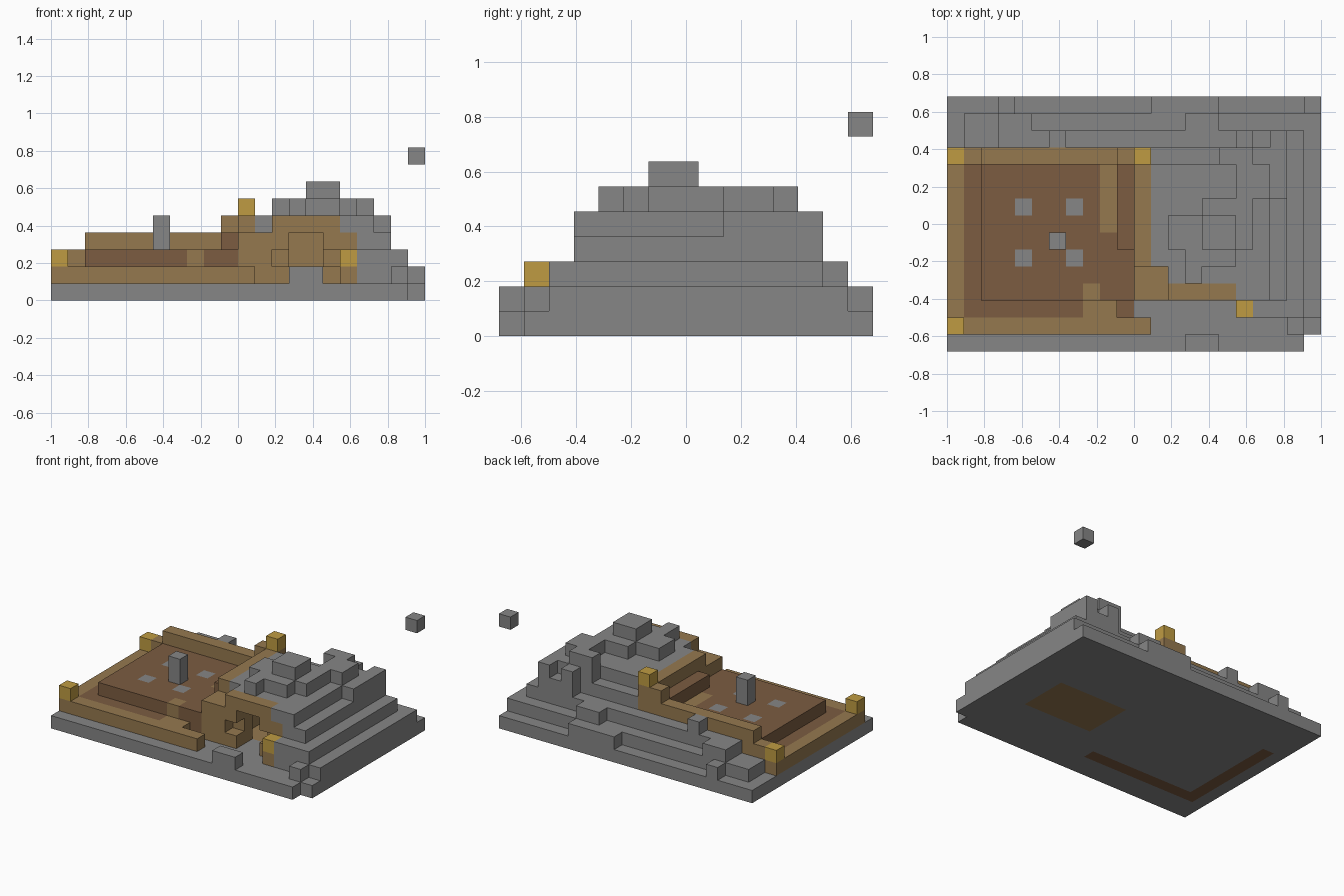
import bpy
import bmesh
from mathutils import Vector

default_cube = bpy.data.objects.get("Cube")
if default_cube:
    bpy.data.objects.remove(default_cube, do_unlink=True)

UNIT = 2 / 22
ORIGIN = Vector((-1, -7.5 * UNIT, 0))
cells = {}


def make_material(name, colour):
    material = bpy.data.materials.new(name)
    material.use_nodes = True
    rgba = (*colour, 1)
    material.diffuse_color = rgba
    shader = next(n for n in material.node_tree.nodes if n.type == "BSDF_PRINCIPLED")
    shader.inputs["Base Color"].default_value = rgba
    return material


stone = make_material("stone grey", (.24, .24, .24))
planks = make_material("plank brown", (.30, .19, .078))
soil = make_material("soil brown", (.20, .107, .053))
lamp = make_material("lamp gold", (.52, .33, .055))

PART_MATERIALS = {
    "ground": stone, "hill": stone, "hill_crown": stone, "back_steps": stone,
    "front_step": stone, "post": stone, "paving": stone, "floating_block": stone,
    "yard_wall": planks, "tall_wall": planks, "house_front": planks,
    "house_room": planks, "yard_patch": planks, "yard": soil, "lamps": lamp,
}


def fill(part, x, y, z):
    """Fill a box of blocks; later fills replace earlier ones, None carves."""
    for i in range(*x):
        for j in range(*y):
            for k in range(*z):
                if part:
                    cells[i, j, k] = part
                else:
                    cells.pop((i, j, k), None)


def block(part, i, j, k):
    fill(part, (i, i + 1), (j, j + 1), (k, k + 1))


# Ground slab with one missing corner
fill("ground", (0, 22), (0, 15), (0, 1))
block(None, 21, 0, 0)

# Hill terraces
fill("hill", (12, 22), (3, 14), (1, 2))
fill("hill", (18, 22), (2, 14), (1, 2))
fill("hill", (18, 21), (2, 13), (2, 3))
fill("hill", (12, 20), (4, 12), (2, 4))
fill("hill", (18, 20), (3, 12), (2, 4))
fill("hill", (12, 19), (5, 11), (4, 5))
fill("hill", (13, 19), (3, 11), (4, 5))
fill("hill", (16, 20), (9, 12), (4, 5))
fill("hill", (17, 20), (12, 13), (3, 4))
fill("hill", (17, 18), (12, 13), (4, 5))
block("hill", 19, 12, 4)
block("hill", 20, 1, 1)

# Crown of the hill
fill("hill_crown", (13, 18), (6, 8), (5, 6))
fill("hill_crown", (14, 17), (5, 6), (5, 6))
fill("hill_crown", (14, 15), (4, 5), (5, 6))
fill("hill_crown", (15, 18), (8, 9), (5, 6))
fill("hill_crown", (17, 19), (9, 11), (5, 6))
fill("hill_crown", (16, 18), (11, 12), (5, 6))
fill("hill_crown", (15, 17), (6, 8), (6, 7))

# Steps along the back
fill("back_steps", (1, 14), (12, 14), (1, 2))
fill("back_steps", (3, 5), (12, 14), (2, 3))
fill("back_steps", (5, 18), (12, 13), (2, 3))
fill("back_steps", (14, 16), (13, 14), (2, 3))
fill("back_steps", (12, 16), (14, 15), (1, 2))
block("back_steps", 3, 14, 1)
block("back_steps", 6, 12, 3)

# Yard walls
fill("yard_wall", (0, 12), (1, 2), (1, 2))
fill("yard_wall", (0, 1), (1, 12), (1, 2))
fill("yard_wall", (0, 12), (11, 12), (1, 2))
fill("yard_wall", (1, 12), (11, 12), (2, 3))
fill("yard_wall", (2, 12), (11, 12), (3, 4))
fill("tall_wall", (10, 12), (11, 12), (4, 5))
fill("tall_wall", (11, 12), (5, 12), (1, 5))
fill("tall_wall", (11, 13), (3, 5), (1, 4))

# Yard floor, raised bed and ledge
fill("yard", (1, 2), (2, 11), (0, 2))
fill("yard", (1, 11), (2, 3), (0, 2))
fill("yard", (2, 11), (3, 11), (1, 3))
fill("yard", (10, 11), (6, 11), (3, 4))
block(None, 10, 2, 1)
fill("yard_patch", (8, 10), (2, 3), (1, 2))
fill("yard_patch", (9, 10), (7, 11), (2, 3))
block("yard_patch", 8, 3, 2)

# Paving stones and post on the raised bed
for i in (4, 7):
    for j in (5, 8):
        block("paving", i, j, 2)
fill("post", (6, 7), (6, 7), (3, 5))

# House lining, front wall, hollow room and doorway
fill("house_room", (13, 19), (5, 9), (0, 1))
fill("house_room", (12, 19), (4, 10), (1, 4))
fill(None, (13, 18), (5, 9), (1, 4))
fill("house_front", (13, 18), (3, 4), (1, 4))
fill("house_front", (13, 17), (3, 4), (4, 5))
fill(None, (14, 16), (3, 5), (1, 4))
fill(None, (13, 17), (3, 4), (2, 3))
block("house_front", 17, 2, 1)

# Front step, lamps and floating block
fill("front_step", (14, 16), (0, 1), (1, 2))
for spot in ((0, 1, 2), (0, 11, 2), (11, 11, 5), (17, 2, 2)):
    block("lamps", *spot)
block("floating_block", 21, 14, 8)


def build_part(name, material):
    """Make one mesh from the exposed block sides of a part."""
    bm = bmesh.new()
    corners = {}

    def corner(point):
        key = tuple(point)
        if key not in corners:
            corners[key] = bm.verts.new(ORIGIN + Vector(key) * UNIT)
        return corners[key]

    for cell, part in cells.items():
        if part != name:
            continue
        for axis in range(3):
            for side in (0, 1):
                neighbour = list(cell)
                neighbour[axis] += 2 * side - 1
                if tuple(neighbour) in cells:
                    continue
                u, v = (axis + 1) % 3, (axis + 2) % 3
                loop = []
                for du, dv in ((0, 0), (1, 0), (1, 1), (0, 1)):
                    point = list(cell)
                    point[axis] += side
                    point[u] += du
                    point[v] += dv
                    loop.append(corner(point))
                bm.faces.new(loop if side else loop[::-1])
    bmesh.ops.split_edges(bm, edges=[e for e in bm.edges if len(e.link_faces) > 2])
    mesh = bpy.data.meshes.new(name)
    bm.to_mesh(mesh)
    bm.free()
    mesh.materials.append(material)
    bpy.context.scene.collection.objects.link(bpy.data.objects.new(name, mesh))


for part_name, part_material in PART_MATERIALS.items():
    build_part(part_name, part_material)
